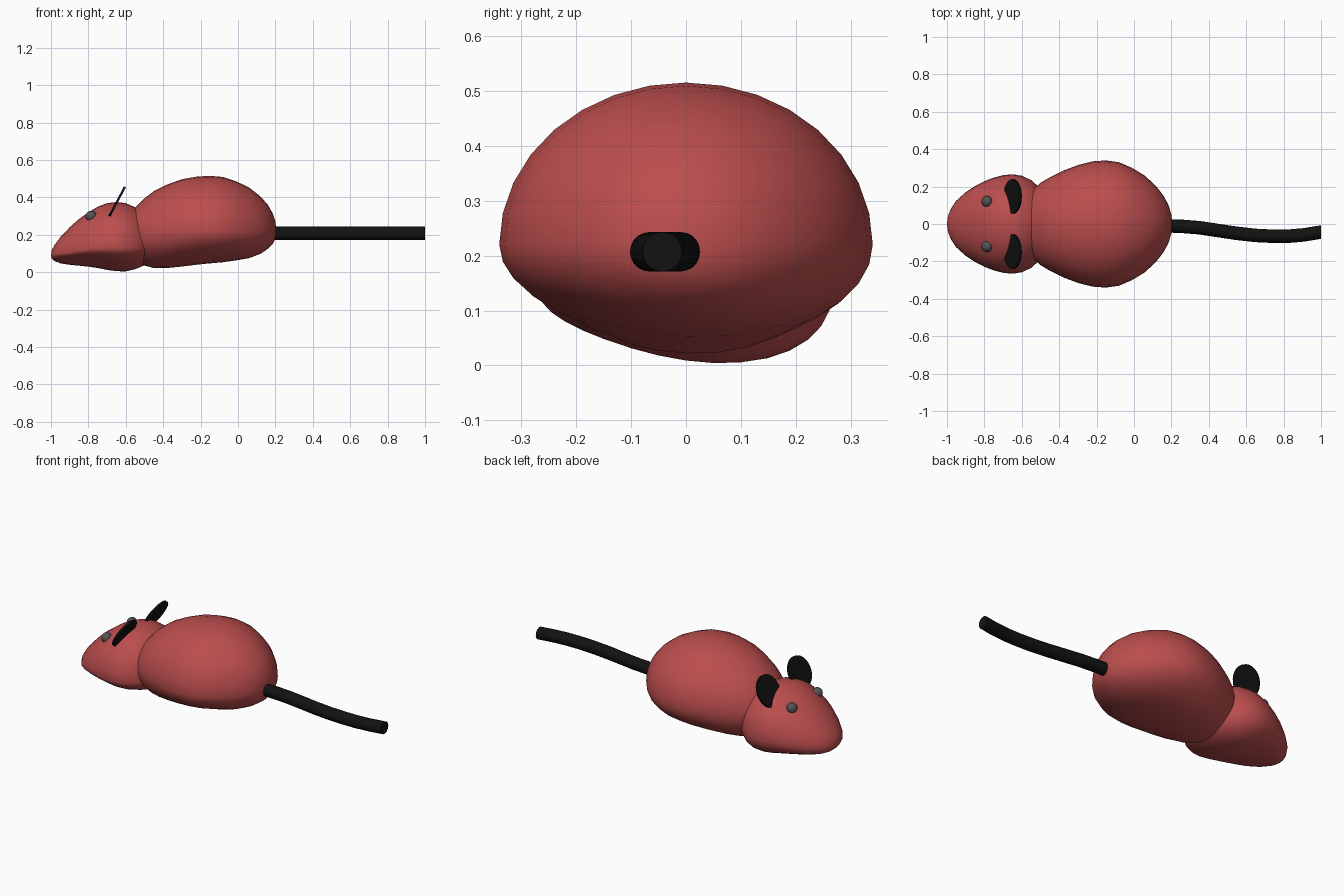
import bpy, bmesh
from math import sin, cos, pi, atan2
from mathutils import Vector

if "Cube" in bpy.data.objects:
    bpy.data.objects.remove(bpy.data.objects["Cube"])


def material(name, rgb):
    m = bpy.data.materials.new(name)
    m.diffuse_color = (*rgb, 1)
    m.use_nodes = True
    m.node_tree.nodes["Principled BSDF"].inputs["Base Color"].default_value = m.diffuse_color
    return m


RED = material("red_plush", (0.5, 0.075, 0.075))
BLACK = material("black_felt", (0.006, 0.006, 0.006))
GREY = material("dark_grey", (0.09, 0.09, 0.09))
SIDES = 32


def finish(obj, mat, angle=0.9):
    obj.data.materials.clear()
    obj.data.materials.append(mat)
    bpy.ops.object.select_all(action='DESELECT')
    obj.select_set(True)
    bpy.context.view_layer.objects.active = obj
    bpy.ops.object.shade_smooth_by_angle(angle=angle)
    return obj


def loft(name, rings, caps, mat, angle=0.9):
    """Skin rings of points; caps are tip points, or None for a flat end."""
    bm = bmesh.new()
    loops = [[bm.verts.new(p) for p in ring] for ring in rings]
    n = len(loops[0])
    for a, b in zip(loops, loops[1:]):
        for i in range(n):
            j = (i + 1) % n
            bm.faces.new((a[i], a[j], b[j], b[i]))
    for loop, tip in zip((loops[0], loops[-1]), caps):
        if tip is None:
            bm.faces.new(loop)
        else:
            v = bm.verts.new(tip)
            for i in range(n):
                bm.faces.new((loop[i], loop[(i + 1) % n], v))
    bmesh.ops.recalc_face_normals(bm, faces=bm.faces)
    me = bpy.data.meshes.new(name)
    bm.to_mesh(me)
    bm.free()
    obj = bpy.data.objects.new(name, me)
    bpy.context.collection.objects.link(obj)
    return finish(obj, mat, angle)


def section(x, top, bottom, half, mid, lean):
    """Oval with different upper and lower halves; the underside leans to +y."""
    pts = []
    for i in range(SIDES):
        a = 2 * pi * i / SIDES
        y, s = half * cos(a), sin(a)
        z = mid + s * ((top - mid) if s > 0 else (mid - bottom))
        if s < 0:
            z += lean * y * s
        pts.append((x, y, z))
    return pts


# Body: x, top, bottom, half width, height of widest point
body = [(-0.63, 0.24, 0.16, 0.06, 0.20), (-0.60, 0.285, 0.115, 0.11, 0.20),
        (-0.55, 0.345, 0.065, 0.175, 0.20), (-0.50, 0.395, 0.035, 0.22, 0.205),
        (-0.45, 0.433, 0.022, 0.25, 0.21), (-0.38, 0.468, 0.022, 0.285, 0.215),
        (-0.30, 0.497, 0.03, 0.315, 0.22), (-0.22, 0.511, 0.04, 0.335, 0.22),
        (-0.15, 0.515, 0.047, 0.34, 0.22), (-0.08, 0.509, 0.053, 0.33, 0.22),
        (-0.01, 0.486, 0.063, 0.30, 0.22), (0.06, 0.452, 0.075, 0.257, 0.22),
        (0.12, 0.405, 0.098, 0.20, 0.22), (0.16, 0.36, 0.125, 0.148, 0.22),
        (0.185, 0.315, 0.15, 0.10, 0.22), (0.20, 0.27, 0.18, 0.05, 0.22)]
loft("body", [section(*s, 0.04) for s in body],
     ((-0.64, 0, 0.20), (0.205, 0, 0.22)), RED)

# Head
head = [(-0.995, 0.12, 0.072, 0.04, 0.09), (-0.98, 0.147, 0.06, 0.08, 0.092),
        (-0.95, 0.187, 0.05, 0.125, 0.097), (-0.90, 0.24, 0.043, 0.17, 0.105),
        (-0.85, 0.284, 0.039, 0.203, 0.115), (-0.80, 0.32, 0.034, 0.229, 0.122),
        (-0.75, 0.35, 0.027, 0.248, 0.127), (-0.70, 0.369, 0.017, 0.261, 0.13),
        (-0.65, 0.375, 0.01, 0.266, 0.13), (-0.60, 0.369, 0.009, 0.258, 0.13),
        (-0.55, 0.347, 0.02, 0.235, 0.13), (-0.50, 0.31, 0.04, 0.19, 0.13),
        (-0.46, 0.26, 0.07, 0.13, 0.14)]
loft("head", [section(*s, 0.14) for s in head],
     ((-1.0, 0, 0.09), (-0.44, 0, 0.15)), RED)

# Tail
path = [(0.15, -0.009), (0.25, -0.012), (0.35, -0.02), (0.45, -0.035), (0.55, -0.05),
        (0.65, -0.061), (0.75, -0.066), (0.83, -0.065), (0.91, -0.058), (1.0, -0.043)]
rings = []
for k, (x, y) in enumerate(path):
    a, b = path[max(k - 1, 0)], path[min(k + 1, len(path) - 1)]
    side = Vector((a[1] - b[1], b[0] - a[0], 0)).normalized()
    if k == len(path) - 1:
        side = Vector((0, 1, 0))
    rings.append([Vector((x, y, 0.207)) + 0.036 * (cos(t) * side + sin(t) * Vector((0, 0, 1)))
                  for t in (2 * pi * i / 20 for i in range(20))])
loft("tail", rings, (None, None), BLACK)

# Ears and eyes, one per side
for label, s in (("right", -1), ("left", 1)):
    bpy.ops.mesh.primitive_cylinder_add(
        vertices=32, radius=0.092, depth=0.012, location=(-0.648, s * 0.148, 0.374),
        rotation=(0, -atan2(0.16, 0.085), 0))
    ear = bpy.context.object
    ear.name = label + "_ear"
    finish(ear, BLACK, 0.6)

    bpy.ops.mesh.primitive_uv_sphere_add(
        segments=20, ring_count=12, radius=0.03, location=(-0.785, s * 0.12, 0.298))
    eye = bpy.context.object
    eye.name = label + "_eye"
    finish(eye, GREY)
